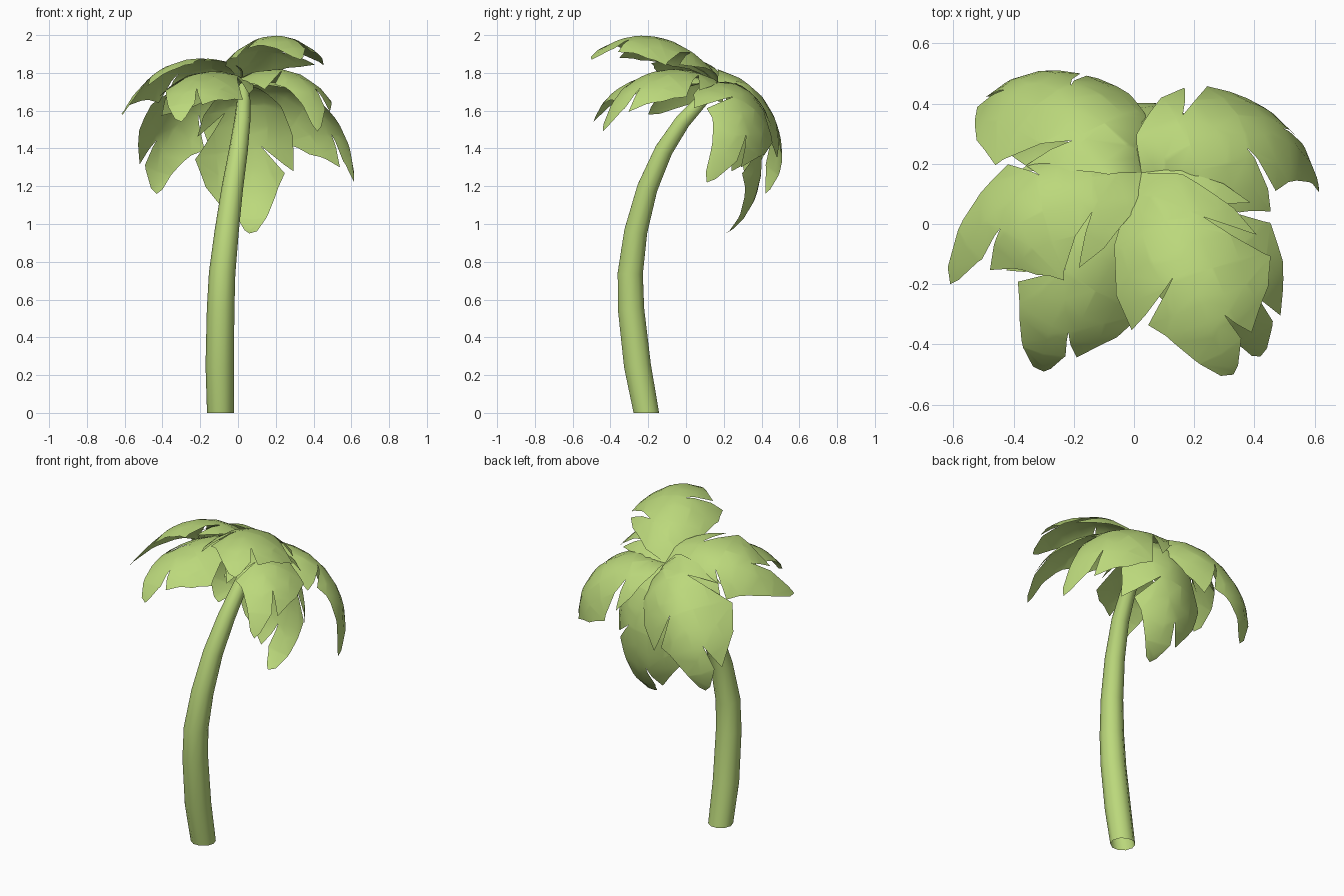
import bpy, bmesh, math
from mathutils import Vector as V

if "Cube" in bpy.data.objects:
    bpy.data.objects.remove(bpy.data.objects["Cube"])

green = bpy.data.materials.new("palm green")
green.diffuse_color = (0.50, 0.69, 0.20, 1)
green.use_nodes = True
green.node_tree.nodes["Principled BSDF"].inputs["Base Color"].default_value = green.diffuse_color


def finish(bm, name, angle):
    me = bpy.data.meshes.new(name)
    bm.to_mesh(me)
    bm.free()
    me.materials.append(green)
    ob = bpy.data.objects.new(name, me)
    bpy.context.collection.objects.link(ob)
    bpy.ops.object.select_all(action='DESELECT')
    ob.select_set(True)
    bpy.context.view_layer.objects.active = ob
    bpy.ops.object.shade_smooth_by_angle(angle=math.radians(angle))


# Trunk: open tube of rings swept along a leaning path (x, y, z, radius)
PATH = [(-.093, -.21, 0, .071), (-.097, -.257, .25, .075), (-.092, -.291, .55, .073),
        (-.084, -.295, .74, .070), (-.060, -.266, .96, .064), (-.030, -.205, 1.19, .057),
        (.002, -.118, 1.39, .050), (.022, -.02, 1.54, .043), (.03, .08, 1.65, .036),
        (.03, .17, 1.73, .026)]
bm = bmesh.new()
rings = []
for i, (x, y, z, r) in enumerate(PATH):
    a, b = V(PATH[max(i - 1, 0)][:3]), V(PATH[min(i + 1, len(PATH) - 1)][:3])
    tan = (b - a).normalized() if i else V((0, 0, 1))
    v = tan.cross(V((1, 0, 0))).normalized()
    u = v.cross(tan)
    rings.append([bm.verts.new(V((x, y, z)) + r * (u * math.cos(k * math.tau / 10) + v * math.sin(k * math.tau / 10)))
                  for k in range(10)])
for p, q in zip(rings, rings[1:]):
    for k in range(10):
        bm.faces.new((p[k], p[(k + 1) % 10], q[(k + 1) % 10], q[k]))
bmesh.ops.recalc_face_normals(bm, faces=bm.faces)
finish(bm, "trunk", 60)

# Torn leaf outline: (position along the rib 0..1, sideways offset)
LEAF = [(0, 0), (.06, .075), (.2, .19), (.42, .245), (.63, .24), (.48, .05), (.63, .183), (.7, .143),
        (.87, .08), (.97, .037), (1, 0), (.97, -.03), (.855, -.082), (.71, -.065), (.865, -.122),
        (.7, -.235), (.53, -.28), (.28, -.122), (.39, -.263), (.245, -.225), (.075, -.118)]


def rib_point(pts, t):
    # cubic curve passing through four evenly spaced points
    s = 3 * t
    w = (-(s - 1) * (s - 2) * (s - 3) / 6, s * (s - 2) * (s - 3) / 2,
         -s * (s - 1) * (s - 3) / 2, s * (s - 1) * (s - 2) / 6)
    return sum((p * k for p, k in zip(pts, w)), V((0, 0, 0)))


def frond(name, pts, up, width=1, droop=2):
    pts = [V((.025, .17, 1.74))] + [V(p) for p in pts]
    up = V(up)
    bm = bmesh.new()
    face = bm.faces.new([bm.verts.new((t, w, 0)) for t, w in reversed(LEAF)])
    face.normal_update()
    if face.normal.z < 0:
        face.normal_flip()
    bmesh.ops.triangulate(bm, faces=[face])
    cuts = [((i / 8, 0, 0), (1, 0, 0)) for i in range(1, 8)]
    cuts += [((0, w, 0), (0, 1, 0)) for w in (-.18, -.09, 0, .09, .18)]
    for co, no in cuts:
        bmesh.ops.bisect_plane(bm, geom=bm.verts[:] + bm.edges[:] + bm.faces[:],
                               plane_co=co, plane_no=no, dist=1e-5)
    for v in bm.verts:
        t, w = v.co.x, v.co.y * width
        tan = (rib_point(pts, t + .01) - rib_point(pts, t - .01)).normalized()
        side = tan.cross(up).normalized()
        nor = side.cross(tan)
        v.co = rib_point(pts, t) + side * w - nor * droop * w * w
    # the rib/side frame is left-handed, so turn the upper side outward
    bmesh.ops.reverse_faces(bm, faces=bm.faces)
    finish(bm, name, 50)


# Crown of seven fronds
frond("top_frond", [(.13, -.05, 1.955), (.23, -.3, 1.99), (.33, -.5, 1.87)], (0, 0, 1))
frond("front_right_frond", [(.19, -.03, 1.82), (.35, -.25, 1.75), (.42, -.44, 1.49)], (.4, -.4, 1), .85)
frond("right_frond", [(.25, .28, 1.72), (.49, .28, 1.54), (.615, .11, 1.22)], (.8, .5, .5), .95)
frond("back_frond", [(.06, .37, 1.56), (.08, .385, 1.21), (.06, .21, .95)], (.15, 1, .45))
frond("back_left_frond", [(-.15, .38, 1.70), (-.36, .48, 1.46), (-.43, .42, 1.16)], (-.35, .85, .25))
frond("left_frond", [(-.2, .15, 1.83), (-.44, .06, 1.78), (-.61, -.2, 1.58)], (-.3, .55, .9))
frond("front_left_frond", [(-.12, -.06, 1.81), (-.26, -.31, 1.74), (-.3, -.49, 1.54)], (-.2, -.4, 1), .9)
